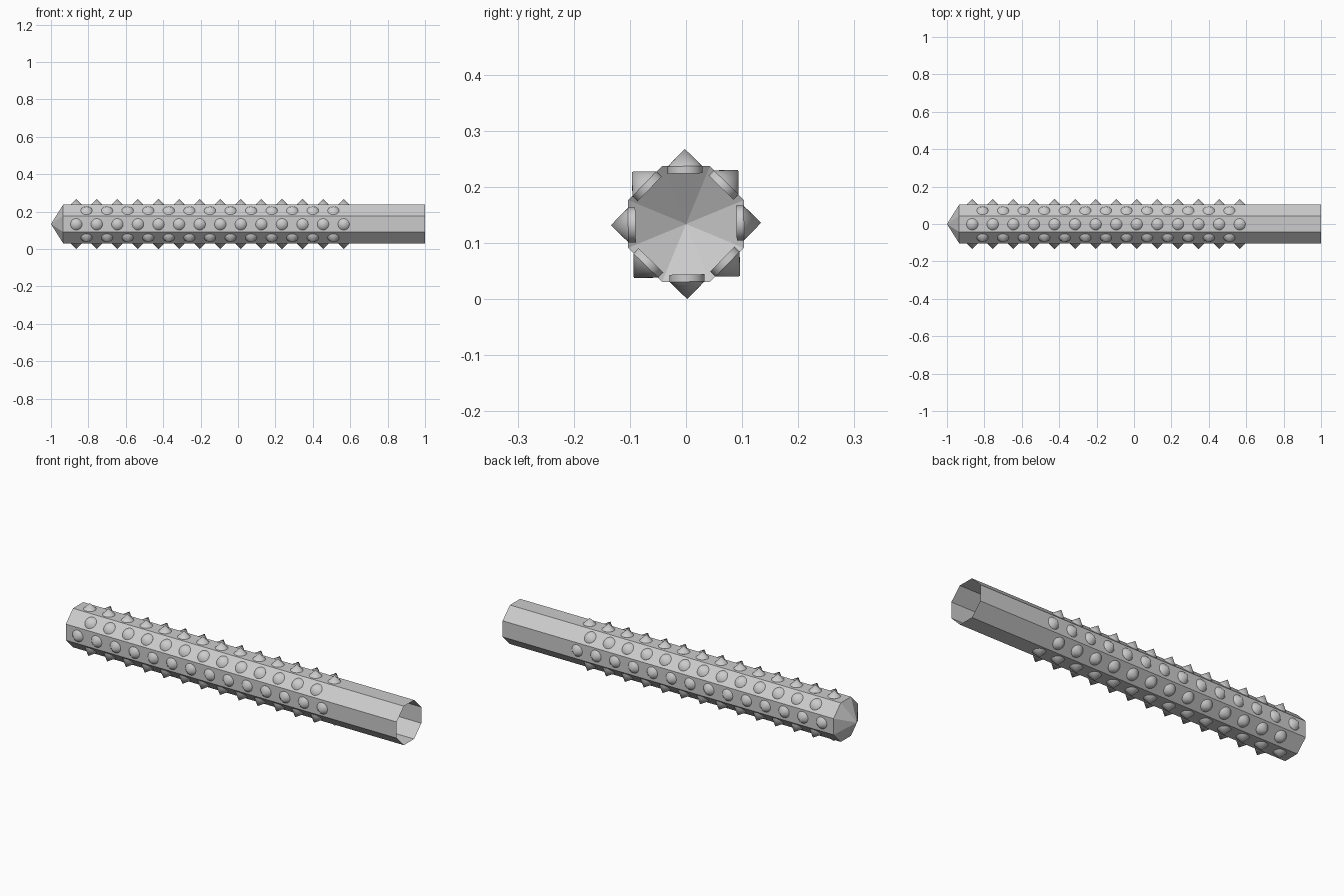
import bpy, bmesh, math
from mathutils import Matrix, Vector

cube = bpy.data.objects.get("Cube")
if cube:
    bpy.data.objects.remove(cube, do_unlink=True)

AXIS_Z = 0.134      # height of the shaft's axis
APOTHEM = 0.103     # axis to the middle of each flat
SIDES = 8
TWIST = math.radians(1)

steel = bpy.data.materials.new("grey steel")
steel.use_nodes = True
GREY = (0.6, 0.6, 0.6, 1)
steel.diffuse_color = GREY
steel.node_tree.nodes["Principled BSDF"].inputs["Base Color"].default_value = GREY


def finish(bm, name):
    mesh = bpy.data.meshes.new(name)
    bm.to_mesh(mesh)
    bm.free()
    mesh.materials.append(steel)
    obj = bpy.data.objects.new(name, mesh)
    bpy.context.collection.objects.link(obj)
    obj.location.z = AXIS_Z
    return obj


# Hollow eight-sided shaft, pointed at one end and open at the other
bm = bmesh.new()
radius = APOTHEM / math.cos(math.pi / SIDES)
rings = []
for x in (-0.935, 1):
    ring = []
    for i in range(SIDES):
        a = math.tau * (i + 0.5) / SIDES
        ring.append(bm.verts.new((x, radius * math.cos(a), radius * math.sin(a))))
    rings.append(ring)
tip = bm.verts.new((-1, 0, 0))
for i in range(SIDES):
    j = (i + 1) % SIDES
    bm.faces.new((rings[0][i], rings[0][j], rings[1][j], rings[1][i]))
    bm.faces.new((tip, rings[0][j], rings[0][i]))
bmesh.ops.recalc_face_normals(bm, faces=bm.faces)
finish(bm, "shaft")


# Conical stud with a short round root sunk through the wall
def add_stud(bm, matrix):
    for r_top, low, high in ((0.031, 0.09, 0.103), (0, 0.103, 0.134)):
        place = matrix @ Matrix.Translation((0, 0, (low + high) / 2))
        bmesh.ops.create_cone(bm, cap_ends=low < 0.1, segments=20, radius1=0.031,
                              radius2=r_top, depth=high - low, matrix=place)


# Eight rows of studs, every other row shifted by half a step
STEP = 0.11
bm = bmesh.new()
for row in range(SIDES):
    turn = Matrix.Rotation(math.tau * row / SIDES + TWIST, 4, "X")
    shifted = row % 2
    for k in range(14 - shifted):
        x = -0.865 + STEP * (k + shifted / 2)
        add_stud(bm, Matrix.Translation(Vector((x, 0, 0))) @ turn)
bmesh.ops.remove_doubles(bm, verts=bm.verts, dist=0.0001)
studs = finish(bm, "studs")
bpy.ops.object.select_all(action="DESELECT")
studs.select_set(True)
bpy.context.view_layer.objects.active = studs
bpy.ops.object.shade_smooth_by_angle(angle=math.radians(40))
